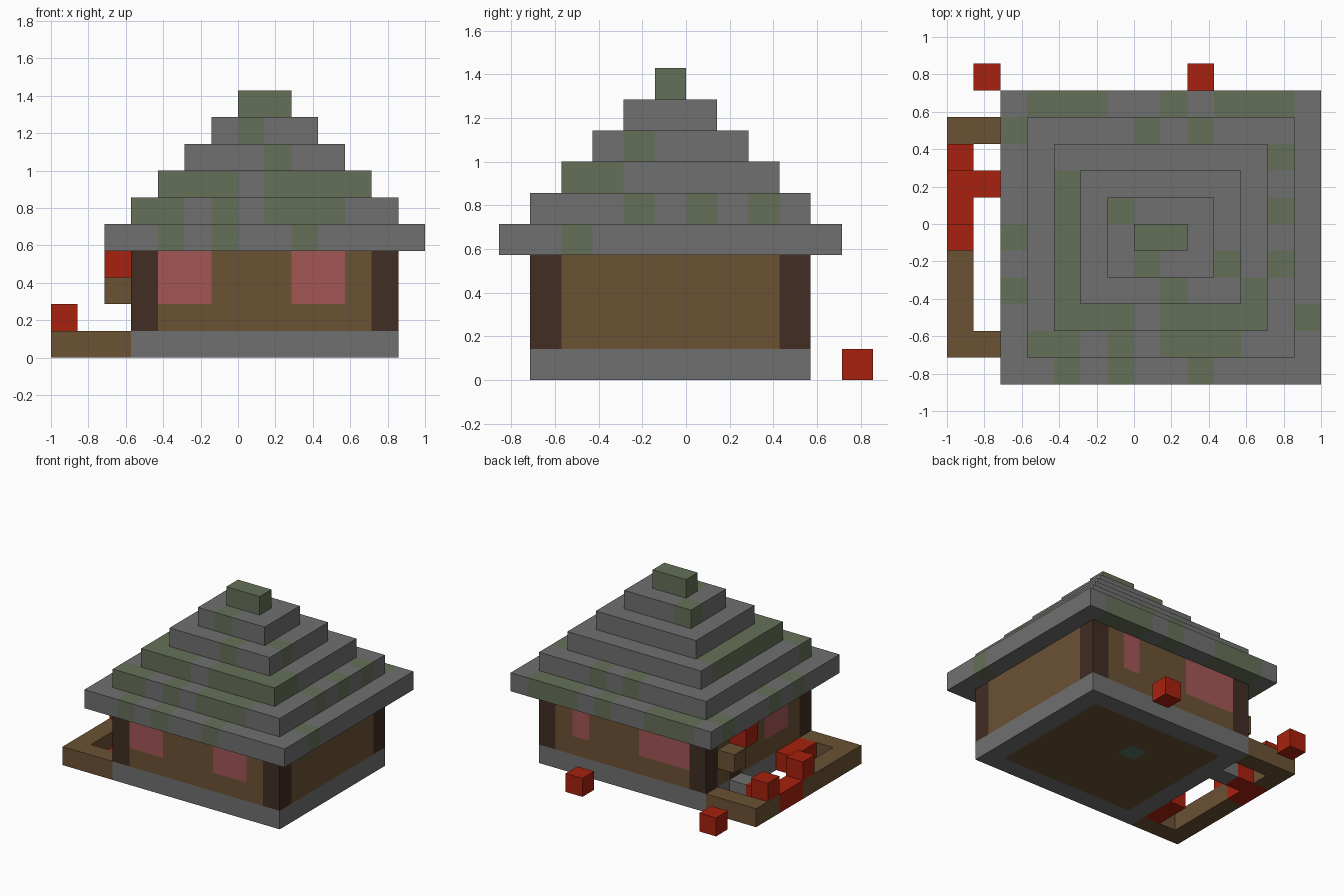
import bpy, bmesh
from mathutils import Vector

U = 1 / 7                      # edge of one building block
SHIFT = Vector((7, 6, 0))      # block position of the model's centre

if "Cube" in bpy.data.objects:
    bpy.data.objects.remove(bpy.data.objects["Cube"])


def material(name, *rgb):
    lin = [((c / 255 + 0.055) / 1.055) ** 2.4 for c in rgb] + [1]
    m = bpy.data.materials.new(name)
    m.use_nodes = True
    m.diffuse_color = lin
    m.node_tree.nodes["Principled BSDF"].inputs["Base Color"].default_value = lin
    return m


STONE = material("grey stone", 112, 112, 112)
MOSS = material("mossy stone", 101, 112, 88)
WOOD = material("brown wood", 107, 82, 52)
DARK = material("dark timber", 65, 45, 36)
RED = material("red", 167, 33, 15)
PINK = material("pink window", 163, 86, 86)
TEAL = material("teal stone", 88, 114, 100)


def box(name, lo, hi, mat, patch=None, cells=()):
    """Box in block units; blocks listed in cells get the patch material."""
    bm = bmesh.new()
    bmesh.ops.create_cube(bm, size=1)
    lo, hi = Vector(lo), Vector(hi)
    for v in bm.verts:
        v.co = Vector([lo[a] + (v.co[a] + 0.5) * (hi[a] - lo[a]) for a in range(3)])
    if patch:
        # cut along block edges so single blocks can be coloured
        for a in range(3):
            for k in range(int(lo[a]) + 1, int(hi[a])):
                p, n = Vector(), Vector()
                p[a], n[a] = k, 1
                bmesh.ops.bisect_plane(bm, geom=bm.verts[:] + bm.edges[:] + bm.faces[:],
                                       plane_co=p, plane_no=n)
        bm.normal_update()
        for f in bm.faces:
            c = f.calc_center_median() - f.normal * 0.5
            if tuple(int(x) for x in c) in cells:
                f.material_index = 1
    for v in bm.verts:
        v.co = (v.co - SHIFT) * U
    me = bpy.data.meshes.new(name)
    bm.to_mesh(me)
    bm.free()
    me.materials.append(mat)
    if patch:
        me.materials.append(patch)
    ob = bpy.data.objects.new(name, me)
    bpy.context.collection.objects.link(ob)
    return ob


def block(name, i, j, k, mat):
    return box(name, (i, j, k), (i + 1, j + 1, k + 1), mat)


# Foundation: four stone beams around a wooden floor
box("foundation_front", (3, 1, 0), (13, 2, 1), STONE)
box("foundation_back", (3, 9, 0), (13, 10, 1), STONE)
box("foundation_left", (12, 2, 0), (13, 9, 1), STONE)
box("foundation_right", (3, 2, 0), (4, 9, 1), STONE)
box("floor", (4, 2, 0), (12, 9, 1), WOOD, TEAL, {(7, 6, 0)})

# Corner posts
for side, i in (("right", 3), ("left", 12)):
    for end, j in (("front", 1), ("back", 9)):
        box(f"post_{end}_{side}", (i, j, 1), (i + 1, j + 1, 4), DARK)

# Walls with windows two blocks high
HIGH = (2, 3)
box("wall_front", (4, 1, 1), (12, 2, 4), WOOD, PINK,
    {(i, 1, k) for i in (4, 5, 9, 10) for k in HIGH})
box("wall_back", (4, 9, 1), (12, 10, 4), WOOD, PINK,
    {(i, 9, k) for i in (4, 5, 6, 10) for k in HIGH})
box("wall_left", (12, 2, 1), (13, 9, 4), WOOD)
box("wall_right", (3, 2, 1), (4, 7, 4), WOOD, PINK,
    {(3, j, k) for j in (3, 4) for k in HIGH})
box("door", (3, 7, 1), (4, 8, 3), DARK)
box("door_lintel", (3, 7, 3), (4, 8, 4), WOOD)
box("wall_right_end", (3, 8, 1), (4, 9, 4), WOOD)

# Stepped roof: each tier lists its mossy blocks by row
ROOF = [
    {0: (4, 6, 9), 2: (13,), 3: (2,), 5: (2,), 9: (2,), 10: (3, 4, 5, 8, 10, 11, 12)},
    {1: (3, 4, 6, 8, 9, 10), 4: (12,), 6: (12,), 8: (12,), 9: (7, 9)},
    {2: (4, 5, 6, 8, 9, 10, 11), 3: (4, 11), 4: (4,), 5: (4,), 6: (4,), 7: (4,)},
    {3: (8,), 4: (10,)},
    {4: (7,), 6: (6,)},
    {5: (7, 8)},
]
for t, rows in enumerate(ROOF):
    moss = {(i, j, 4 + t) for j, row in rows.items() for i in row}
    box(f"roof_tier_{t + 1}", (2 + t, t, 4 + t), (14 - t, 11 - t, 5 + t), STONE, MOSS, moss)

# Low garden border beside the house
box("border_front", (0, 1, 0), (3, 2, 1), WOOD)
box("border_back", (0, 9, 0), (3, 10, 1), WOOD)
box("border_side", (0, 2, 0), (1, 9, 1), WOOD, RED, {(0, 6, 0), (0, 7, 0)})

# Doorstep, path and bracket
block("doorstep", 2, 7, 0, STONE)
block("path", 1, 7, 0, RED)
block("bracket", 2, 8, 2, WOOD)

# Red blocks around the house
box("red_bed", (2, 2, 0), (3, 4, 1), RED)
for n, (i, j, k) in enumerate([(0, 8, 1), (0, 5, 1), (2, 7, 3), (1, 11, 0), (9, 11, 0)]):
    block(f"red_block_{n + 1}", i, j, k, RED)
